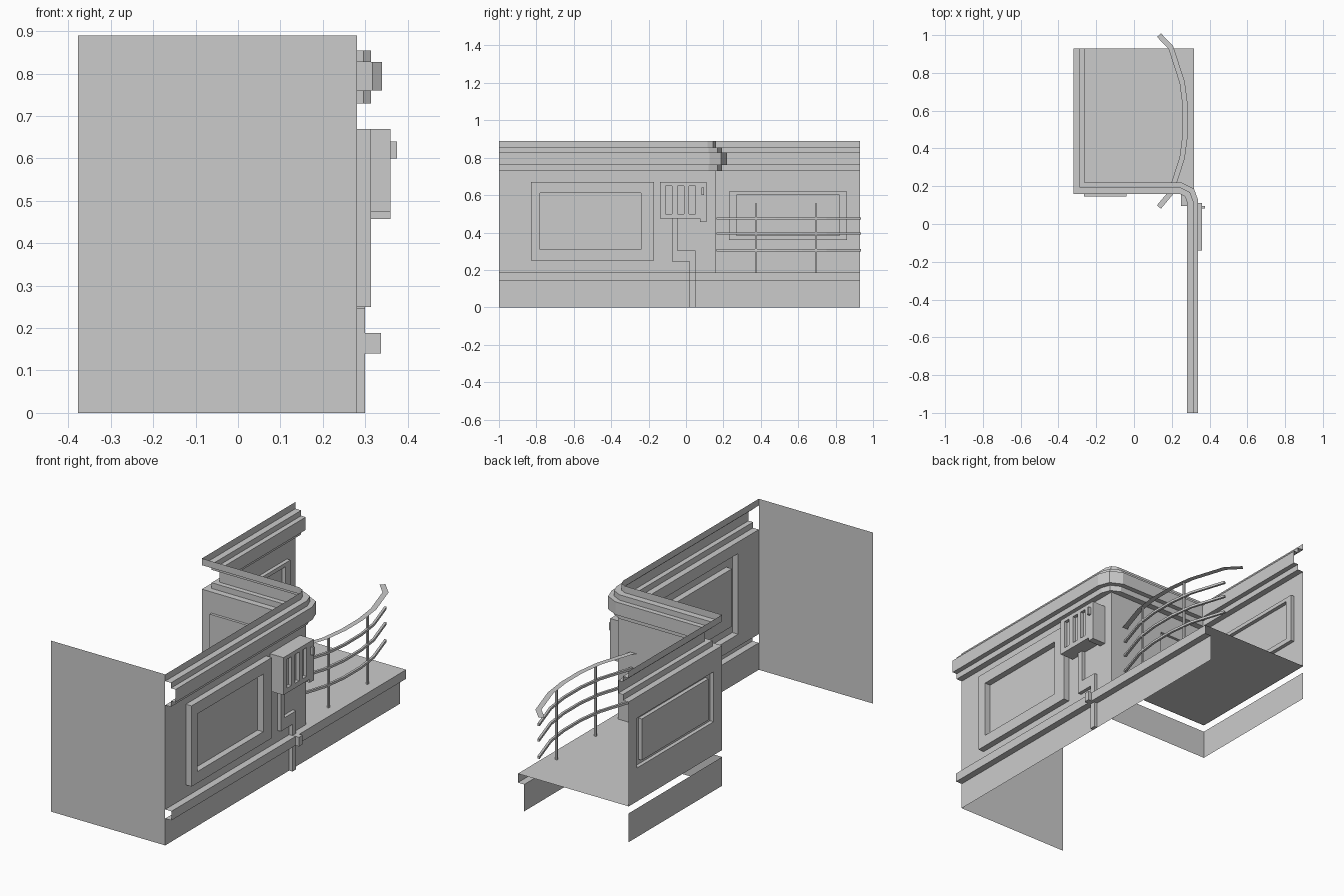
import bpy, bmesh
from mathutils import Vector

if "Cube" in bpy.data.objects:
    bpy.data.objects.remove(bpy.data.objects["Cube"])

WX, WY, BX, END = 0.281, 0.16, -0.32, 0.93   # facade x, recess wall y, back wall x, far end y


def finish(name, bm):
    mesh = bpy.data.meshes.new(name)
    bm.to_mesh(mesh)
    bm.free()
    ob = bpy.data.objects.new(name, mesh)
    bpy.context.collection.objects.link(ob)
    return ob


def quad(name, pts):
    bm = bmesh.new()
    bm.faces.new([bm.verts.new(p) for p in pts])
    return finish(name, bm)


def boxes(name, spans):
    """One object from boxes given as (x0, x1, y0, y1, z0, z1)."""
    bm = bmesh.new()
    for x0, x1, y0, y1, z0, z1 in spans:
        vs = bmesh.ops.create_cube(bm, size=1)["verts"]
        for v in vs:
            v.co = ((x0 + x1) / 2 + v.co.x * (x1 - x0),
                    (y0 + y1) / 2 + v.co.y * (y1 - y0),
                    (z0 + z1) / 2 + v.co.z * (z1 - z0))
    return finish(name, bm)


def sweep(name, path, profile, closed=False):
    """Mitred sweep; profile is (offset to the right of the path, z)."""
    bm = bmesh.new()
    pts = [Vector(p) for p in path]
    normals = []
    for a, b in zip(pts, pts[1:]):
        d = (b - a).normalized()
        normals.append(Vector((d.y, -d.x)))
    rings = []
    for i, p in enumerate(pts):
        n0, n1 = normals[max(i - 1, 0)], normals[min(i, len(normals) - 1)]
        m = (n0 + n1) / (1 + n0.dot(n1))
        rings.append([bm.verts.new((p.x + m.x * o, p.y + m.y * o, z)) for o, z in profile])
    k = len(profile)
    for r, s in zip(rings, rings[1:]):
        for j in range(k if closed else k - 1):
            bm.faces.new((r[j], s[j], s[(j + 1) % k], r[(j + 1) % k]))
    if closed:
        bm.faces.new(rings[0])
        bm.faces.new(rings[-1][::-1])
        bmesh.ops.recalc_face_normals(bm, faces=bm.faces)
    return finish(name, bm)


def panel_wall(name, place, rects):
    """Wall sheet of nested rectangles (u0, u1, z0, z1, depth)."""
    bm = bmesh.new()
    loops = []
    for u0, u1, z0, z1, d in rects:
        loops.append([bm.verts.new(place(u, z, d))
                      for u, z in ((u0, z0), (u1, z0), (u1, z1), (u0, z1))])
    for a, b in zip(loops, loops[1:]):
        for j in range(4):
            n = (j + 1) % 4
            bm.faces.new((a[j], a[n], b[n], b[j]))
    bm.faces.new(loops[-1])
    return finish(name, bm)


def raised_frame(outer, inner, d):
    return [(*outer, 0), (*outer, d), (*inner, d), (*inner, 0)]


# Panelled walls
panel_wall("facade_wall", lambda u, z, d: (WX + d, u, z),
           [(-1, WY, 0.186, 0.73, 0)]
           + raised_frame((-0.83, -0.17, 0.25, 0.67), (-0.78, -0.24, 0.31, 0.61), 0.033))
panel_wall("recess_back_wall", lambda u, z, d: (BX + d, u, z),
           [(WY, END, 0.186, 0.73, 0)]
           + raised_frame((0.23, 0.86, 0.36, 0.62), (0.27, 0.82, 0.385, 0.6), 0.02))
panel_wall("recess_side_wall", lambda u, z, d: (-u, WY + d, z),
           [(-WX, -BX, 0.186, 0.73, 0), (0.04, 0.265, 0.36, 0.62, 0),
            (0.04, 0.265, 0.36, 0.62, -0.014)])
quad("front_end_wall", [(-0.377, -1, 0), (WX, -1, 0), (WX, -1, 0.89), (-0.377, -1, 0.89)])

# Stepped cornice around the softened corner
cornice = sweep("cornice",
                [(WX, -1), (WX, 0.115), (0.27, 0.145), (0.24, WY), (BX, WY), (BX, END)],
                [(0, 0.73), (0.033, 0.73), (0.033, 0.76), (0.059, 0.76), (0.059, 0.827),
                 (0.033, 0.827), (0.033, 0.855), (0, 0.855), (0, 0.89)])
quad("cornice_corner_ledge", [(0.25, 0.095, 0.73), (WX, 0.095, 0.73),
                              (WX, WY, 0.73), (0.25, WY, 0.73)])

# Plinth, trim and balcony floor
sweep("facade_plinth", [(WX, -1), (WX, END)], [(0, 0), (0, 0.14)])
sweep("recess_plinth", [(WX, WY), (BX, WY), (BX, END)], [(0, 0), (0, 0.15)])
sweep("plinth_trim", [(WX, -1), (WX, END)],
      [(0, 0.14), (0.036, 0.14), (0.036, 0.187), (0, 0.187)])
quad("balcony_floor", [(BX, WY, 0.187), (0.315, WY, 0.187), (0.315, END, 0.187), (BX, END, 0.187)])

# Railing: symmetric bowed path
half = [(0.195, 0.385), (0.255, 0.2), (0.272, 0.07)]
bow = [(x, 0.55 - t) for x, t in half] + [(x, 0.55 + t) for x, t in reversed(half)]
sweep("railing_handrail", [(0.132, 0.09)] + bow + [(0.132, 1.0)],
      [(-0.014, 0.555), (0.014, 0.555)])
for i, z in enumerate((0.305, 0.395, 0.475)):
    sweep(f"railing_bar_{i + 1}", bow,
          [(-0.006, z - 0.006), (0.006, z - 0.006), (0.006, z + 0.006), (-0.006, z + 0.006)], True)
boxes("railing_posts", [(0.253, 0.263, y - 0.005, y + 0.005, 0.187, 0.555)
                        for y in (0.375, 0.695)])

# Wall box with three slots, handle and lower lip
F0, F1 = 0.342, 0.36
ribs = [(-0.14, -0.11), (-0.075, -0.045), (-0.01, 0.015), (0.05, 0.11)]
boxes("wall_box", [(WX, F0, -0.14, 0.11, 0.475, 0.67),
                   (F0, F1, -0.14, 0.11, 0.475, 0.5),
                   (F0, F1, -0.14, 0.11, 0.65, 0.67),
                   (WX, F1, 0.075, 0.11, 0.457, 0.475)]
      + [(F0, F1, a, b, 0.5, 0.65) for a, b in ribs])
boxes("wall_box_handle", [(F1, 0.375, 0.083, 0.096, 0.6, 0.64)])

# Duct running down from the box, stepping over the trim
boxes("duct", [(WX, 0.3, -0.075, -0.045, 0.305, 0.475),
               (WX, 0.3, -0.075, 0.05, 0.245, 0.305),
               (WX, 0.3, 0.02, 0.05, 0, 0.245),
               (0.3, 0.337, 0.02, 0.05, 0.14, 0.188)])
